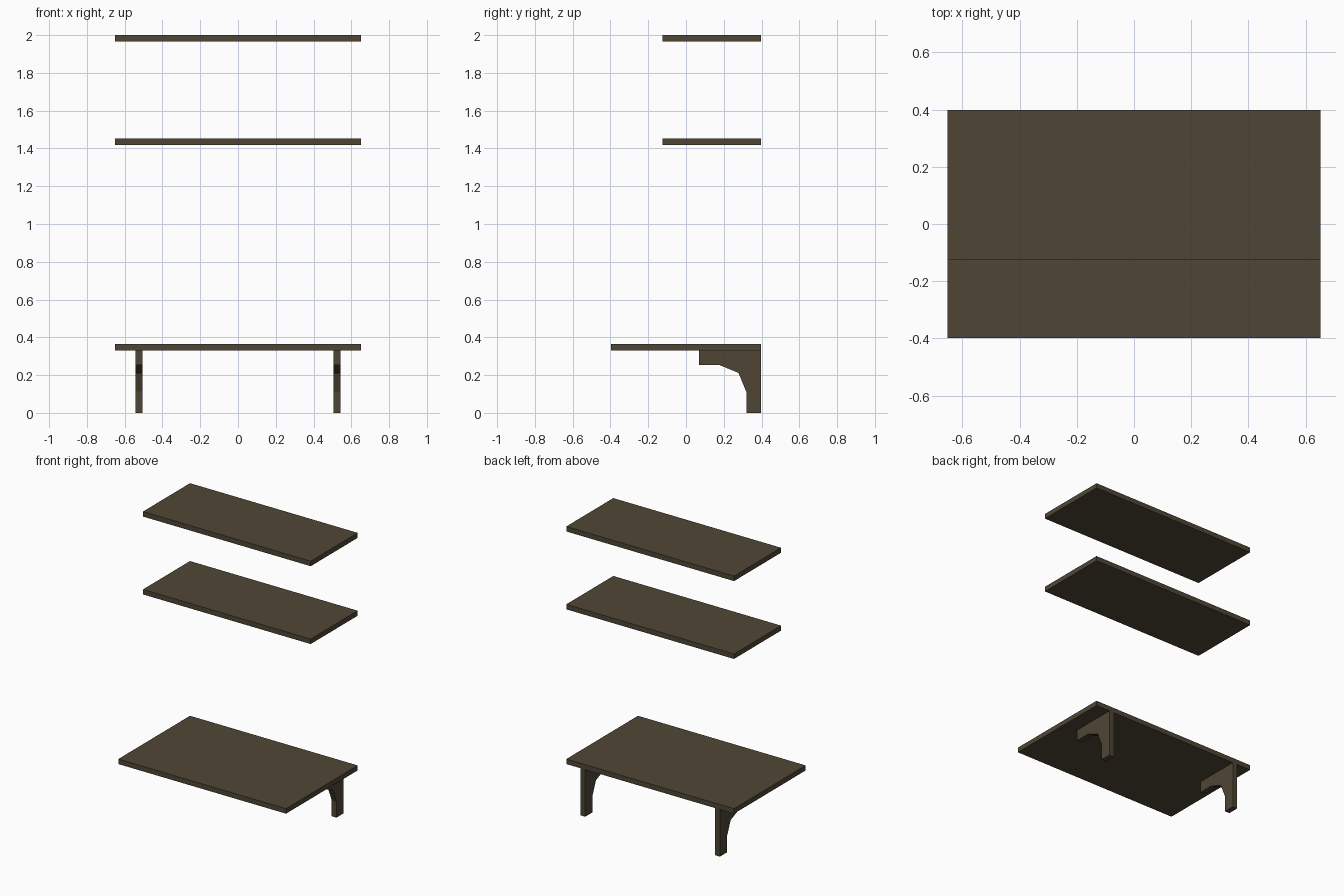
import bpy, bmesh, math

if "Cube" in bpy.data.objects:
    bpy.data.objects.remove(bpy.data.objects["Cube"])

# Single dark wood colour
wood = bpy.data.materials.new("dark_wood")
wood.diffuse_color = (0.078, 0.062, 0.036, 1)
wood.use_nodes = True
wood.node_tree.nodes["Principled BSDF"].inputs["Base Color"].default_value = wood.diffuse_color


def prism(name, outline, x0, x1):
    """Extrude a (y, z) outline along x from x0 to x1."""
    bm = bmesh.new()
    face = bm.faces.new([bm.verts.new((x0, y, z)) for y, z in outline])
    ext = bmesh.ops.extrude_face_region(bm, geom=[face])
    moved = [g for g in ext["geom"] if isinstance(g, bmesh.types.BMVert)]
    bmesh.ops.translate(bm, verts=moved, vec=(x1 - x0, 0, 0))
    bmesh.ops.recalc_face_normals(bm, faces=bm.faces)
    me = bpy.data.meshes.new(name)
    bm.to_mesh(me)
    bm.free()
    me.materials.append(wood)
    ob = bpy.data.objects.new(name, me)
    bpy.context.collection.objects.link(ob)
    return ob


HALF, BACK, THICK = 0.652, 0.398, 0.035

# Desk board and two shallower shelves, flush at the back
for name, front, top in (("desk_board", -0.398, 0.366),
                         ("lower_shelf", -0.124, 1.453),
                         ("upper_shelf", -0.124, 2.0)):
    prism(name, [(front, top - THICK), (BACK, top - THICK),
                 (BACK, top), (front, top)], -HALF, HALF)

# Brackets: back leg and top arm joined by a two-segment quarter arc
R, CY, CZ = 0.141, 0.178, 0.112
arc = [(CY + R * math.cos(math.radians(a)), CZ + R * math.sin(math.radians(a)))
       for a in (0, 45, 90)]
profile = [(BACK, 0.331), (BACK, 0), (CY + R, 0)] + arc + [(0.069, CZ + R), (0.069, 0.331)]
for name, x in (("left_bracket", -0.542), ("right_bracket", 0.505)):
    prism(name, profile, x, x + 0.037)
